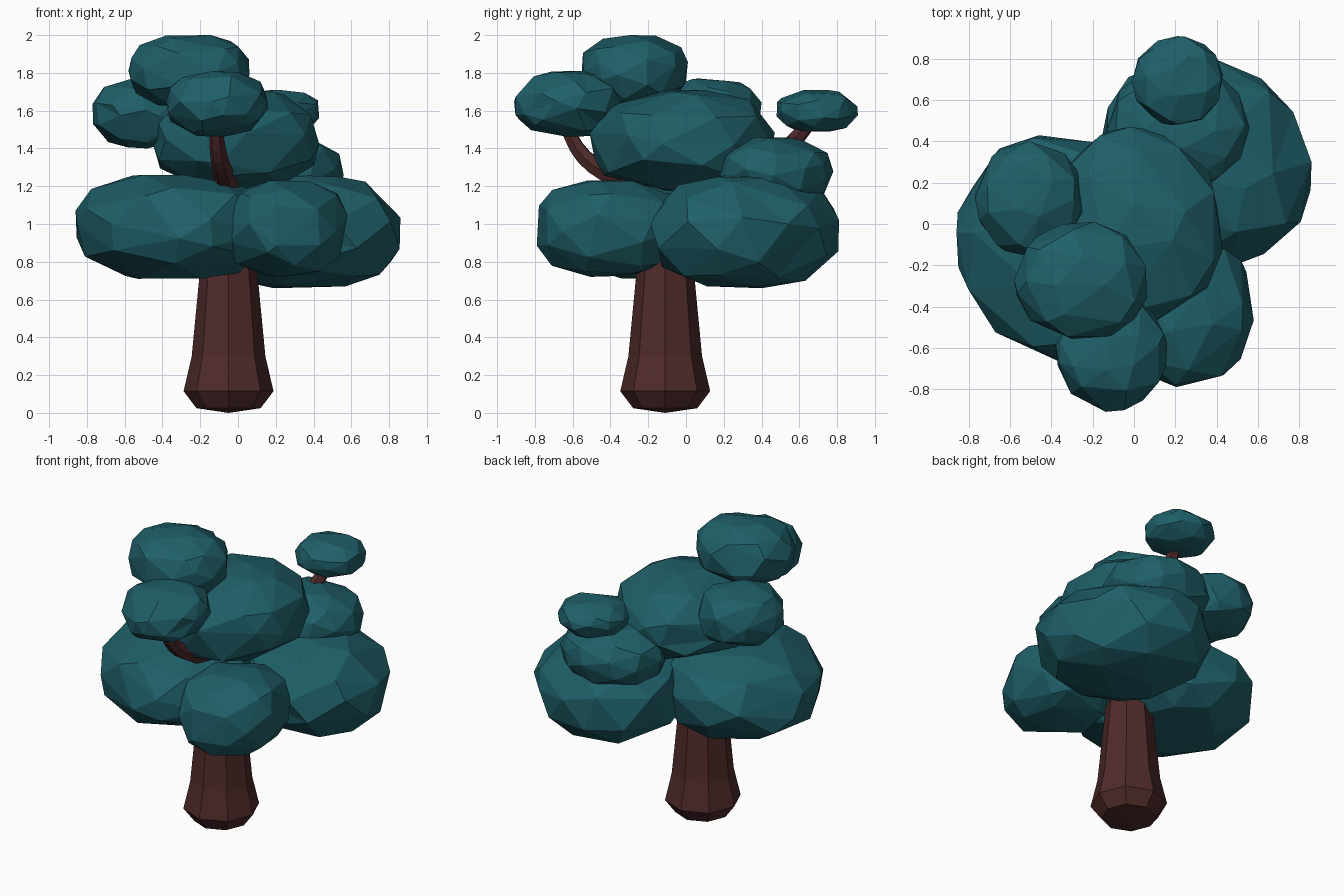
import bpy
import bmesh
import math
import random
from mathutils import Euler, Vector

cube = bpy.data.objects.get("Cube")
if cube:
    bpy.data.objects.remove(cube, do_unlink=True)


def make_material(name, rgb):
    mat = bpy.data.materials.new(name)
    mat.use_nodes = True
    colour = (*rgb, 1.0)
    mat.diffuse_color = colour
    mat.node_tree.nodes["Principled BSDF"].inputs["Base Color"].default_value = colour
    return mat


LEAF = make_material("teal_leaves", (0.0135, 0.115, 0.14))
BARK = make_material("brown_bark", (0.078, 0.023, 0.023))


def add_object(name, bm, mat):
    bmesh.ops.recalc_face_normals(bm, faces=bm.faces)
    mesh = bpy.data.meshes.new(name)
    bm.to_mesh(mesh)
    bm.free()
    mesh.materials.append(mat)
    obj = bpy.data.objects.new(name, mesh)
    bpy.context.collection.objects.link(obj)
    return obj


def foliage(name, low, high, seed, shear=0.0, power=2.6):
    """Faceted, slightly flat-topped leaf clump that fills the box from low to high."""
    rng = random.Random(seed)
    turn = Euler([rng.uniform(0, math.tau) for _ in range(3)]).to_matrix()
    bm = bmesh.new()
    bmesh.ops.create_icosphere(bm, subdivisions=2, radius=1)
    for v in bm.verts:
        jitter = Vector([rng.uniform(-0.18, 0.18) for _ in range(3)])
        co = turn @ (v.co + jitter).normalized()
        flat = math.hypot(co.x, co.y)
        v.co = co / (flat ** power + abs(co.z) ** power) ** (1 / power)
        v.co.x += shear * v.co.y
    for axis in range(3):
        values = [v.co[axis] for v in bm.verts]
        bottom, size = min(values), max(values) - min(values)
        for v in bm.verts:
            t = (v.co[axis] - bottom) / size
            v.co[axis] = low[axis] + t * (high[axis] - low[axis])
    return add_object(name, bm, LEAF)


def trunk(name, centre, profile, sides=8):
    """Stack of polygon rings with a blunt pointed base."""
    bm = bmesh.new()
    rings = []
    for radius, z in profile:
        rings.append([bm.verts.new((centre[0] + radius * math.cos(math.tau * i / sides),
                                    centre[1] + radius * math.sin(math.tau * i / sides), z))
                      for i in range(sides)])
    for a, b in zip(rings, rings[1:]):
        for i in range(sides):
            j = (i + 1) % sides
            bm.faces.new((a[i], a[j], b[j], b[i]))
    tip = bm.verts.new((centre[0], centre[1], 0))
    for i in range(sides):
        bm.faces.new((tip, rings[0][(i + 1) % sides], rings[0][i]))
    bm.faces.new(rings[-1])
    return add_object(name, bm, BARK)


def branch(name, points, start, end):
    """Tapered bent limb swept along a smooth path."""
    curve = bpy.data.curves.new(name, "CURVE")
    curve.dimensions = "3D"
    curve.bevel_depth = 1.0
    curve.bevel_resolution = 1
    curve.resolution_u = 3
    curve.use_fill_caps = True
    spline = curve.splines.new("BEZIER")
    spline.bezier_points.add(len(points) - 1)
    for i, (bp, co) in enumerate(zip(spline.bezier_points, points)):
        bp.co = co
        bp.handle_left_type = bp.handle_right_type = "AUTO"
        bp.radius = start + (end - start) * i / (len(points) - 1)
    spline.use_smooth = False
    curve.materials.append(BARK)
    obj = bpy.data.objects.new(name, curve)
    bpy.context.collection.objects.link(obj)
    return obj


# Trunk and limbs
trunk("trunk", (-0.05, -0.11),
      [(0.17, 0.025), (0.238, 0.115), (0.195, 0.3), (0.15, 0.77), (0.1, 1.2)])
branch("front_branch", [(-0.05, -0.15, 1.15), (-0.07, -0.38, 1.25),
                        (-0.1, -0.54, 1.355), (-0.12, -0.64, 1.52)], 0.07, 0.035)
branch("back_branch", [(0.08, 0.2, 1.2), (0.16, 0.46, 1.35),
                       (0.2, 0.6, 1.47), (0.21, 0.68, 1.58)], 0.055, 0.035)

# Lower canopy
foliage("lower_right_foliage", (-0.86, -0.69, 0.71), (0.18, 0.43, 1.26), 3, -0.12)
foliage("lower_left_foliage", (-0.16, -0.19, 0.66), (0.86, 0.81, 1.26), 8, -0.15)
foliage("lower_front_foliage", (-0.08, -0.79, 0.72), (0.58, -0.02, 1.23), 5)

# Middle canopy
foliage("middle_foliage", (-0.45, -0.51, 1.17), (0.43, 0.47, 1.71), 12)
foliage("middle_back_foliage", (-0.13, 0.16, 1.09), (0.56, 0.78, 1.46), 7)

# Upper clumps
foliage("front_branch_foliage", (-0.38, -0.91, 1.46), (0.16, -0.33, 1.81), 21)
foliage("back_branch_foliage", (-0.01, 0.48, 1.49), (0.43, 0.91, 1.71), 14)
foliage("upper_right_foliage", (-0.77, -0.16, 1.4), (-0.25, 0.4, 1.77), 17)
foliage("top_foliage", (-0.58, -0.56, 1.62), (0.06, 0.01, 2.0), 31)
